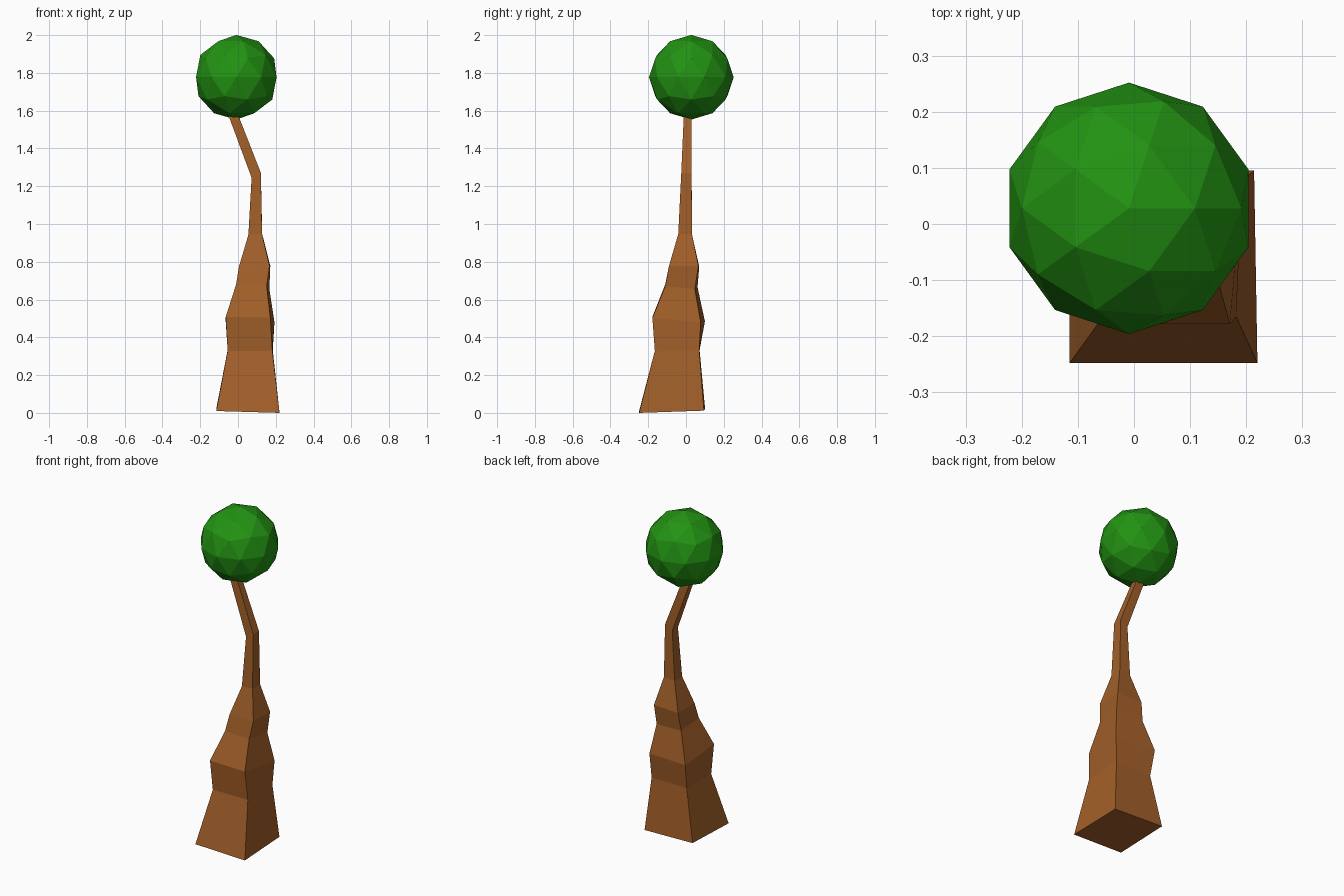
import bpy, bmesh

if "Cube" in bpy.data.objects:
    bpy.data.objects.remove(bpy.data.objects["Cube"])


def material(name, rgb):
    m = bpy.data.materials.new(name)
    m.diffuse_color = (*rgb, 1)
    m.use_nodes = True
    m.node_tree.nodes["Principled BSDF"].inputs["Base Color"].default_value = m.diffuse_color
    return m


# Trunk sections: x left, x right, y front, y back, z centre,
# z rise to the right, z rise to the back, skew of the back corners
SECTIONS = [
    (-0.115, 0.220, -0.248, 0.095, 0.020, -0.010, 0.012, -0.006),
    (-0.055, 0.182, -0.165, 0.070, 0.330, 0.000, 0.004, 0.002),
    (-0.065, 0.171, -0.178, 0.078, 0.494, -0.005, -0.024, 0.022),
    (-0.010, 0.152, -0.110, 0.047, 0.668, -0.010, -0.014, 0.014),
    (0.005, 0.167, -0.090, 0.066, 0.776, 0.004, 0.000, 0.004),
    (0.055, 0.127, -0.041, 0.031, 0.945, 0.004, 0.000, 0.001),
    (0.072, 0.121, -0.025, 0.030, 1.258, 0.026, 0.000, 0.000),
    (-0.058, -0.014, -0.010, 0.030, 1.605, 0.020, 0.000, 0.000),
]


def section_corners(x0, x1, y0, y1, z, rise_x, rise_y, skew):
    zx, zy = rise_x / 2, rise_y / 2
    return [(x0, y0, z - zx - zy), (x1, y0, z + zx - zy),
            (x1 + skew, y1, z + zx + zy), (x0, y1 + abs(skew), z - zx + zy)]


# Crooked four-sided trunk lofted through the sections
bm = bmesh.new()
rings = [[bm.verts.new(c) for c in section_corners(*s)] for s in SECTIONS]
bm.faces.new(rings[0][::-1])
bm.faces.new(rings[-1])
for low, high in zip(rings, rings[1:]):
    for i in range(4):
        j = (i + 1) % 4
        bm.faces.new((low[i], low[j], high[j], high[i]))
bmesh.ops.recalc_face_normals(bm, faces=bm.faces)
low_z = min(v.co.z for v in bm.verts)
for v in rings[0]:
    v.co.z -= low_z
mesh = bpy.data.meshes.new("trunk")
bm.to_mesh(mesh)
bm.free()
trunk = bpy.data.objects.new("trunk", mesh)
bpy.context.collection.objects.link(trunk)
mesh.materials.append(material("bark", (0.36, 0.115, 0.022)))

# Faceted ball of leaves
bpy.ops.mesh.primitive_ico_sphere_add(subdivisions=2, radius=0.224,
                                      location=(-0.009, 0.028, 1.777))
foliage = bpy.context.object
foliage.name = "foliage"
foliage.data.materials.append(material("leaves", (0.016, 0.29, 0.006)))
